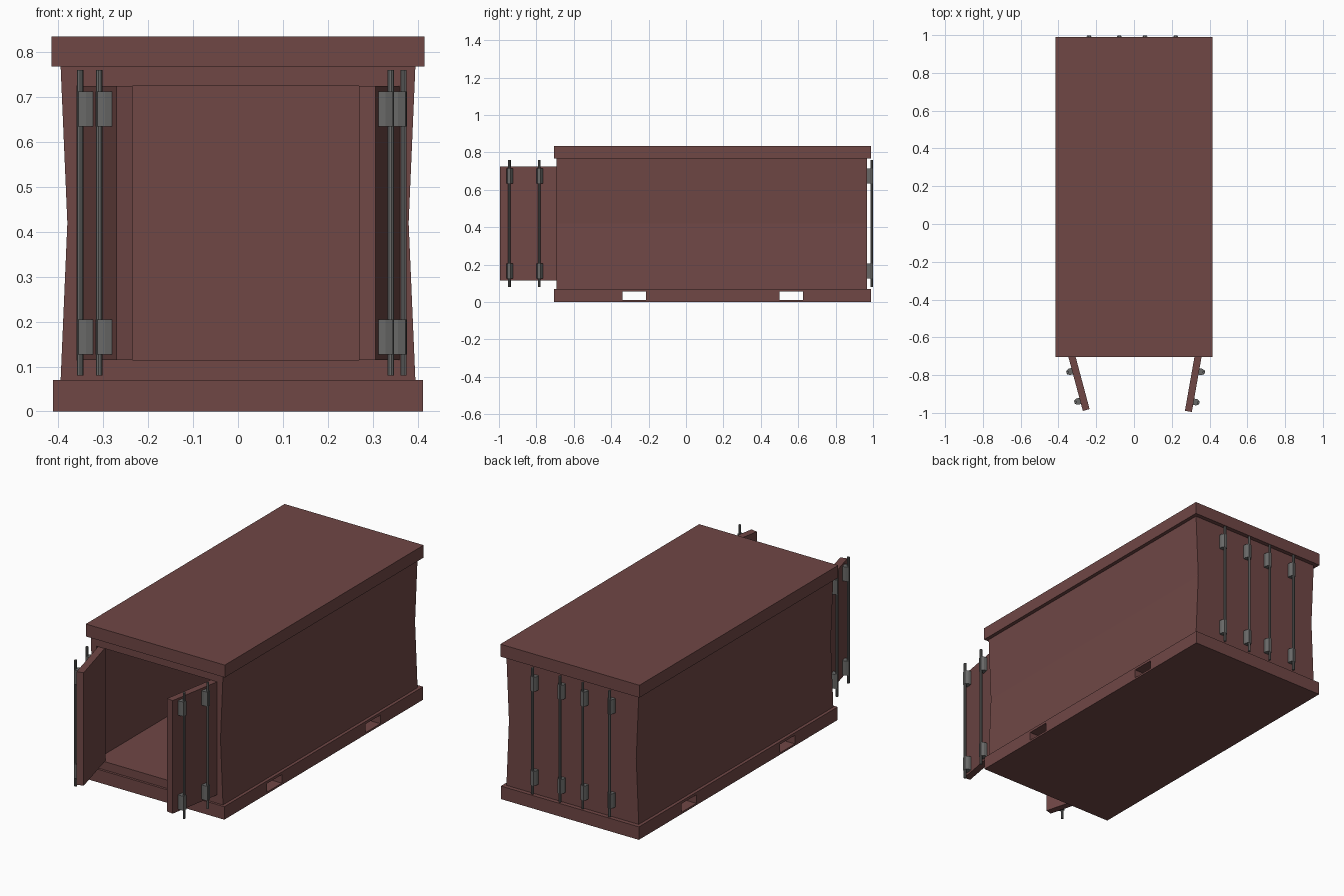
import bpy
import bmesh
import math
from mathutils import Matrix, Vector

cube = bpy.data.objects.get("Cube")
if cube:
    bpy.data.objects.remove(cube, do_unlink=True)


def make_material(name, rgb):
    mat = bpy.data.materials.new(name)
    mat.use_nodes = True
    mat.diffuse_color = (*rgb, 1)
    mat.node_tree.nodes["Principled BSDF"].inputs["Base Color"].default_value = (*rgb, 1)
    return mat


RED = make_material("rust red paint", (0.16, 0.063, 0.06))
STEEL = make_material("grey steel", (0.14, 0.14, 0.137))


def finish(name, bm, mat, matrix=Matrix()):
    bmesh.ops.recalc_face_normals(bm, faces=bm.faces)
    mesh = bpy.data.meshes.new(name)
    bm.to_mesh(mesh)
    bm.free()
    mesh.materials.append(mat)
    obj = bpy.data.objects.new(name, mesh)
    obj.matrix_world = matrix
    bpy.context.collection.objects.link(obj)
    return obj


def prism(name, profile, depth, mat, matrix=Matrix()):
    """Extrude a closed 3D outline along the depth vector."""
    bm = bmesh.new()
    face = bm.faces.new([bm.verts.new(p) for p in profile])
    extruded = bmesh.ops.extrude_face_region(bm, geom=[face])["geom"]
    verts = [v for v in extruded if isinstance(v, bmesh.types.BMVert)]
    bmesh.ops.translate(bm, verts=verts, vec=depth)
    return finish(name, bm, mat, matrix)


def box(name, lo, hi, mat, matrix=Matrix()):
    (x0, y0, z0), (x1, y1, z1) = lo, hi
    outline = [(x0, y0, z0), (x1, y0, z0), (x1, y1, z0), (x0, y1, z0)]
    return prism(name, outline, (0, 0, z1 - z0), mat, matrix)


def cut(obj, cutter):
    """Subtract the cutter, then remove it."""
    mod = obj.modifiers.new("cut", "BOOLEAN")
    mod.operation = "DIFFERENCE"
    mod.solver = "EXACT"
    mod.object = cutter
    bpy.context.view_layer.objects.active = obj
    bpy.ops.object.modifier_apply(modifier=mod.name)
    bpy.data.objects.remove(cutter, do_unlink=True)


# Dimensions shared by the shell and doors
FRONT, BACK = -0.692, 0.967
SILL, LINTEL = 0.115, 0.725

# Roof and base slabs, the base with two through pockets for forks
box("roof", (-0.415, -0.705, 0.768), (0.415, 0.99, 0.835), RED)
base = box("base", (-0.412, -0.705, 0), (0.412, 0.99, 0.07), RED)
for y in (-0.34, 0.5):
    cut(base, box("pocket_cutter", (-1, y, 0.01), (1, y + 0.125, 0.056), RED))

# Hollow shell with slightly pinched side walls
half = [(0.395, 0.07), (0.38, 0.42), (0.395, 0.768)]
outline = [(x, FRONT, z) for x, z in half]
outline += [(-x, FRONT, z) for x, z in reversed(half)]
shell = prism("container_walls", outline, (0, BACK - FRONT, 0), RED)
cut(shell, box("interior_cutter", (-0.36, FRONT - 0.1, SILL), (0.36, 0.93, LINTEL), RED))


def locking_bar(name, matrix):
    """Upright rod with two tapered brackets; local +y points out of the panel."""
    bm = bmesh.new()
    place = Matrix.Translation((0, 0.025, 0.42)) @ Matrix.Rotation(math.pi / 8, 4, "Z")
    bmesh.ops.create_cone(bm, cap_ends=True, segments=8, radius1=0.0072,
                          radius2=0.0072, depth=0.68, matrix=place)
    finish(name + "_rod", bm, STEEL, matrix)
    taper = [(-0.017, -0.004), (0.017, -0.004), (0.017, 0.016),
             (0.009, 0.031), (-0.009, 0.031), (-0.017, 0.016)]
    for label, z in (("lower", 0.127), ("upper", 0.635)):
        prism(f"{name}_{label}_bracket", [(x, y, z) for x, y in taper],
              (0, 0, 0.078), STEEL, matrix)


def panel_frame(origin, along, out):
    """Matrix whose x runs along a panel and y points out of it."""
    axes = Matrix((along, out, (0, 0, 1))).transposed().to_4x4()
    return Matrix.Translation((*origin, 0)) @ axes


BAR_OFFSETS = (0.092, 0.255)

# Open front doors, each swung to its own angle
for side, s, hinge_x, degrees in (("left", 1, 0.36, 10), ("right", -1, 0.351, 15)):
    a = math.radians(degrees)
    along = Vector((-s * math.sin(a), -math.cos(a), 0))
    out = Vector((s * math.cos(a), -math.sin(a), 0))
    frame = panel_frame((s * hinge_x, -0.69), along, out)
    box(f"{side}_door", (0, -0.037, SILL), (0.31, 0, LINTEL), RED, frame)
    for i, t in enumerate(BAR_OFFSETS):
        locking_bar(f"{side}_door_bar_{i + 1}", frame @ Matrix.Translation((t, 0, 0)))

# Matching bars on the closed back wall
for i, x in enumerate((-0.238, -0.078, 0.058, 0.221)):
    frame = panel_frame((x, BACK), Vector((-1, 0, 0)), Vector((0, 1, 0)))
    locking_bar(f"back_bar_{i + 1}", frame)
